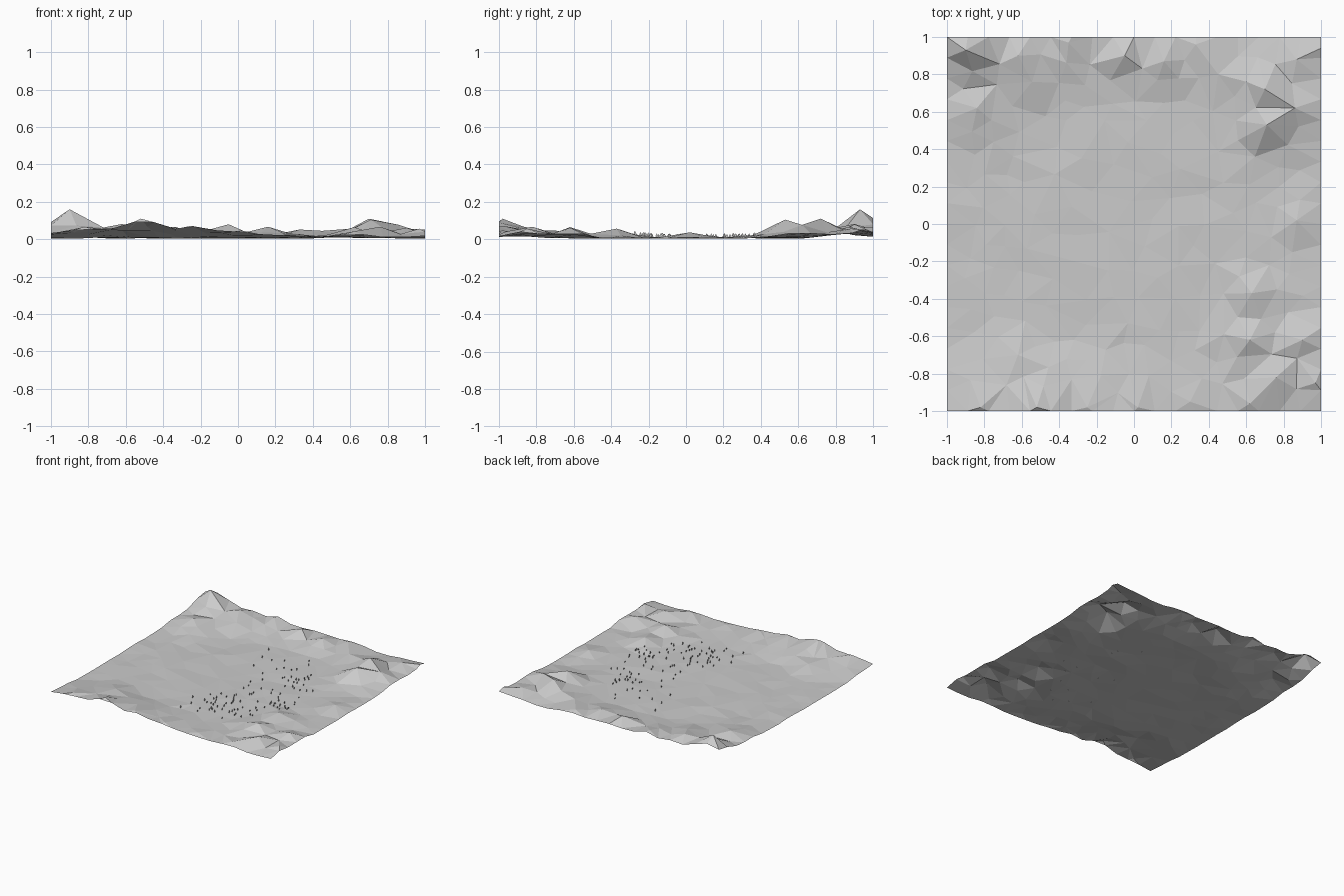
import bpy, bmesh, math, random
from mathutils import Vector
from mathutils.geometry import delaunay_2d_cdt
from mathutils.bvhtree import BVHTree

if "Cube" in bpy.data.objects:
    bpy.data.objects.remove(bpy.data.objects["Cube"])

random.seed(11)

# Hill tops around the rim: x, y, height, radius
HILLS = [
    (-0.90, 0.93, 0.153, 0.26), (-1.0, 1.0, 0.085, 0.25), (-0.62, 0.90, 0.075, 0.34),
    (-0.84, 0.62, 0.055, 0.30), (-0.35, 0.97, 0.060, 0.30), (-0.05, 0.90, 0.073, 0.22),
    (0.16, 0.87, 0.060, 0.24), (0.33, 0.96, 0.045, 0.25), (0.45, 0.80, 0.038, 0.25),
    (0.70, 0.72, 0.103, 0.25), (0.71, 0.53, 0.098, 0.22), (0.86, 0.62, 0.070, 0.24),
    (0.87, 0.88, 0.050, 0.25), (1.0, 0.94, 0.045, 0.2), (0.87, 0.02, 0.030, 0.16),
    (0.63, -0.37, 0.050, 0.18), (0.62, -0.62, 0.058, 0.20), (0.62, -0.96, 0.035, 0.20),
    (0.76, -0.82, 0.060, 0.20), (0.90, -0.62, 0.055, 0.18), (0.97, -0.85, 0.050, 0.20),
    (-0.52, -0.98, 0.103, 0.38), (-0.25, -0.98, 0.065, 0.34), (-0.82, -0.98, 0.060, 0.36),
    (0.02, -0.98, 0.040, 0.30), (0.30, -0.95, 0.022, 0.25), (-0.62, -0.70, 0.040, 0.22),
]


def height(x, y):
    z = 0.0
    for hx, hy, h, r in HILLS:
        d = math.hypot(x - hx, y - hy) / r
        if d < 1:
            z = max(z, h * (1 - d) ** 1.1)
    return 0.010 + z * random.uniform(0.8, 1.05) + random.uniform(-0.003, 0.006)


# Terrain: scattered points, sparser on the plain, joined by Delaunay triangles
pts = [(max(-1, min(1, hx)), max(-1, min(1, hy)), 0.011 + h) for hx, hy, h, r in HILLS]
for c in [(-1, -1), (1, -1), (1, 1)]:
    pts.append((c[0], c[1], height(*c)))
steps = 18
for i in range(1, steps):
    t = -1 + 2 * i / steps
    for x, y in [(t, -1), (t, 1), (-1, t), (1, t)]:
        # snap border vertices onto the exact border
        pts.append((x, y, height(x, y)))
tries = 0
while tries < 5000:
    tries += 1
    x, y = random.uniform(-0.95, 0.95), random.uniform(-0.95, 0.95)
    gap = 0.10 if max(abs(x), abs(y)) > 0.55 else 0.125
    if all(math.hypot(x - p[0], y - p[1]) > gap for p in pts):
        pts.append((x, y, height(x, y)))

flat, _, tris, orig, _, _ = delaunay_2d_cdt([Vector(p[:2]) for p in pts], [], [], 0, 1e-5)
verts = [(v.x, v.y, pts[orig[i][0]][2]) for i, v in enumerate(flat)]
mesh = bpy.data.meshes.new("terrain")
mesh.from_pydata(verts, [], tris)
bm = bmesh.new()
bm.from_mesh(mesh)
for f in bm.faces:
    f.normal_update()
    if f.normal.z < 0:
        f.normal_flip()
low = min(v.co.z for v in bm.verts)
for v in bm.verts:
    v.co.z -= low - 0.003
bm.to_mesh(mesh)
ground = BVHTree.FromBMesh(bm)
bm.free()
bpy.context.collection.objects.link(bpy.data.objects.new("terrain", mesh))

# Trees: tiny flat cut-outs standing in the yz plane, scattered in groves
GROVES = [(0.40, 0.22, 0.12, 0.12, 28), (0.52, -0.17, 0.07, 0.08, 20),
          (0.27, -0.40, 0.12, 0.10, 30), (0.02, -0.42, 0.11, 0.10, 16),
          (0.07, 0.45, 0.12, 0.10, 10), (0.24, -0.12, 0.08, 0.12, 8)]
TREE = [(-0.1, 0), (0.1, 0), (0.1, 0.25), (0.5, 0.3), (0, 1), (-0.5, 0.3), (-0.1, 0.25)]
bm = bmesh.new()
for gx, gy, sx, sy, n in GROVES:
    for _ in range(n):
        x = min(0.6, random.gauss(gx, sx))
        y = random.gauss(gy, sy)
        hit = ground.ray_cast(Vector((x, y, 1)), Vector((0, 0, -1)))[0]
        if hit is None:
            continue
        s = random.uniform(0.02, 0.026)
        bm.faces.new([bm.verts.new((x, y + a * s * 0.7, hit.z + b * s - 0.001)) for a, b in TREE])
mesh = bpy.data.meshes.new("trees")
bm.to_mesh(mesh)
bm.free()
bpy.context.collection.objects.link(bpy.data.objects.new("trees", mesh))
